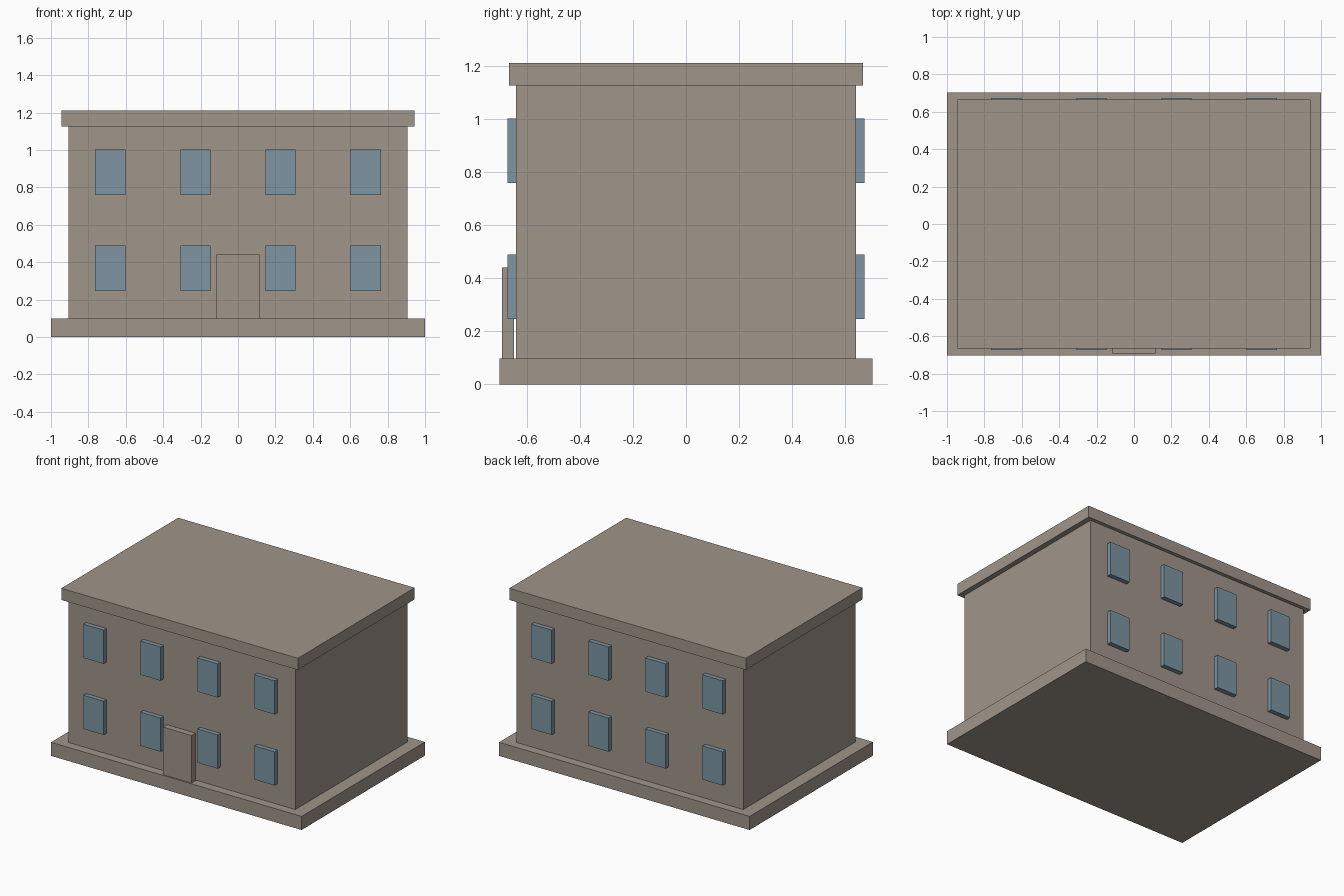
import bpy

cube = bpy.data.objects.get("Cube")
if cube:
    bpy.data.objects.remove(cube, do_unlink=True)


def make_material(name, color):
    mat = bpy.data.materials.new(name)
    mat.use_nodes = True
    mat.diffuse_color = color
    mat.node_tree.nodes["Principled BSDF"].inputs["Base Color"].default_value = color
    return mat


stone = make_material("warm grey stone", (0.35, 0.30, 0.255, 1))
glass = make_material("blue grey glass", (0.205, 0.30, 0.36, 1))


def box(name, x, y, z, mat):
    """Axis-aligned box from (min, max) ranges."""
    ranges = (x, y, z)
    bpy.ops.mesh.primitive_cube_add(size=1, location=[(a + b) / 2 for a, b in ranges])
    obj = bpy.context.object
    obj.name = name
    obj.scale = [b - a for a, b in ranges]
    bpy.ops.object.transform_apply(location=False, rotation=False, scale=True)
    obj.data.materials.append(mat)
    return obj


# Main masses: plinth, walls, flat roof slab
WALL_Y = 0.64
box("base_plinth", (-1, 1), (-0.703, 0.703), (0, 0.098), stone)
box("walls", (-0.906, 0.906), (-WALL_Y, WALL_Y), (0.098, 1.126), stone)
box("roof_slab", (-0.944, 0.944), (-0.666, 0.666), (1.126, 1.21), stone)

# Door slab standing just ahead of the front wall
box("front_door", (-0.115, 0.115), (-0.693, -0.648), (0.098, 0.441), stone)

# Two rows of four windows on the front and the back
for side, sign in (("front", -1), ("back", 1)):
    y_range = sorted((sign * (WALL_Y - 0.01), sign * 0.673))
    for floor, bottom in (("lower", 0.246), ("upper", 0.759)):
        for i in range(4):
            x = (i - 1.5) * 0.455
            box(f"{side}_{floor}_window_{i + 1}", (x - 0.081, x + 0.081),
                y_range, (bottom, bottom + 0.243), glass)
